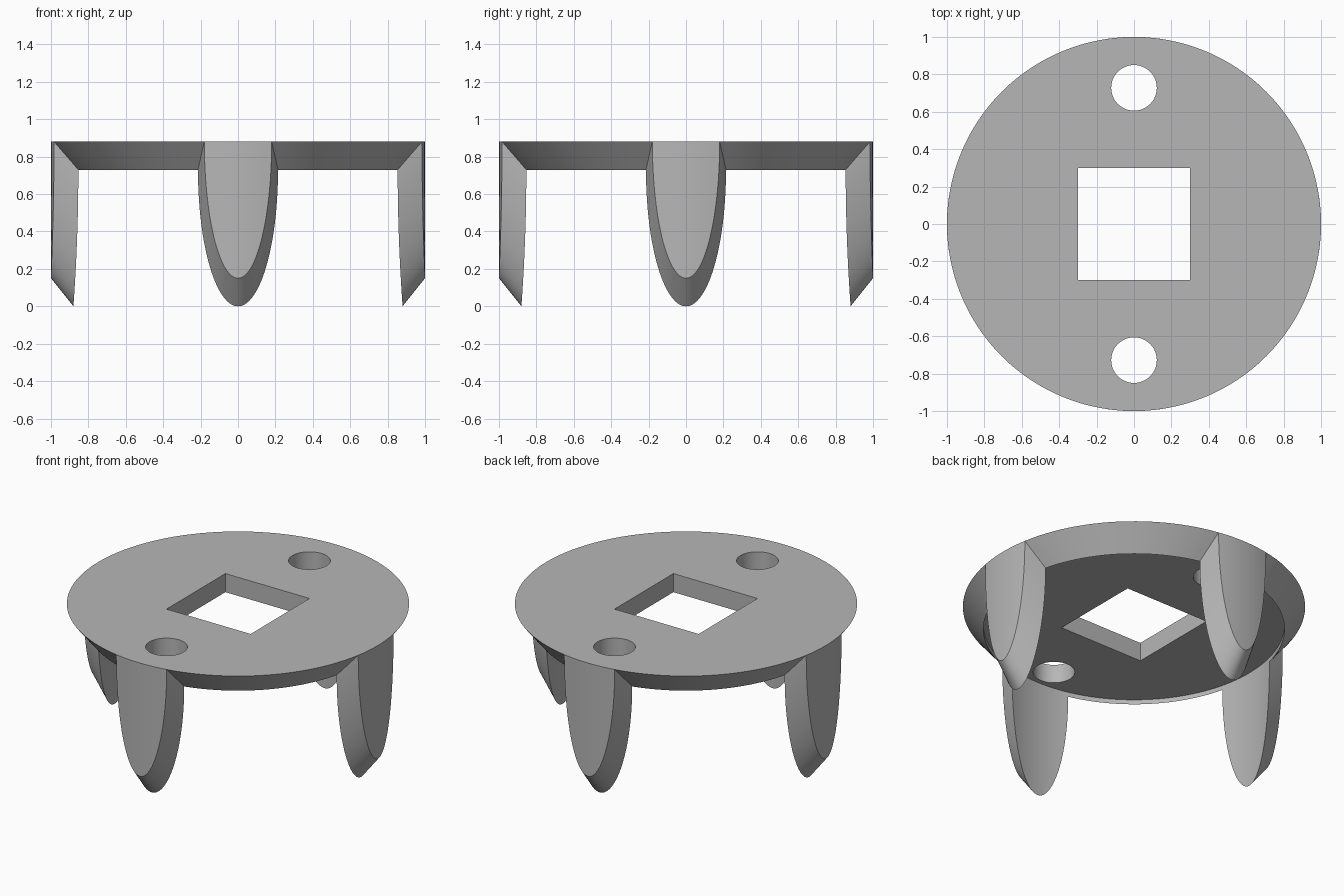
import bpy, bmesh
from math import sin, cos, asin, pi, radians

cube = bpy.data.objects.get("Cube")
if cube:
    bpy.data.objects.remove(cube)

TOP, RIM, FLOOR = 0.88, 0.73, 0.76      # plate top, rim bottom, recess ceiling
R_OUT, R_IN = 1.0, 0.88                 # outer and inner radii
W_OUT, W_IN = 0.18, 0.214               # leg half widths on each radius
LEG_STEPS, GAP_STEPS, ROWS = 12, 24, 28

grey = bpy.data.materials.new("plain grey")
grey.use_nodes = True
grey.diffuse_color = (0.47, 0.47, 0.47, 1)
grey.node_tree.nodes["Principled BSDF"].inputs["Base Color"].default_value = grey.diffuse_color


def finish(bm, name):
    bmesh.ops.remove_doubles(bm, verts=bm.verts, dist=1e-5)
    bmesh.ops.recalc_face_normals(bm, faces=bm.faces)
    mesh = bpy.data.meshes.new(name)
    bm.to_mesh(mesh)
    bm.free()
    mesh.materials.append(grey)
    obj = bpy.data.objects.new(name, mesh)
    bpy.context.collection.objects.link(obj)
    bpy.ops.object.select_all(action="DESELECT")
    obj.select_set(True)
    bpy.context.view_layer.objects.active = obj
    bpy.ops.object.shade_smooth_by_angle(angle=radians(25))
    return obj


def polar(bm, r, a, z):
    return bm.verts.new((r * cos(a), r * sin(a), z))


def plate_ring(bm, r, half_width, z):
    """Circle whose points line up with the tops of the four legs."""
    w = asin(half_width / r)
    verts = []
    for q in range(4):
        mid = q * pi / 2
        verts += [polar(bm, r, mid - w + 2 * w * i / LEG_STEPS, z) for i in range(LEG_STEPS)]
        verts += [polar(bm, r, mid + w + (pi / 2 - 2 * w) * i / GAP_STEPS, z)
                  for i in range(GAP_STEPS)]
    return verts


def hole_ring(bm, cx, cy, r, n, turn, z):
    return [bm.verts.new((cx + r * cos(turn + 2 * pi * i / n),
                          cy + r * sin(turn + 2 * pi * i / n), z)) for i in range(n)]


def bridge(bm, a, b, keep=lambda i: True):
    n = len(a)
    for i in range(n):
        if keep(i):
            j = (i + 1) % n
            bm.faces.new((a[i], a[j], b[j], b[i]))


def fill(bm, loops):
    """Flat face with holes."""
    edges = []
    for loop in loops:
        for i, v in enumerate(loop):
            pair = (v, loop[(i + 1) % len(loop)])
            edges.append(bm.edges.get(pair) or bm.edges.new(pair))
    bmesh.ops.triangle_fill(bm, use_beauty=True, use_dissolve=False, edges=edges)


# Plate: tapered rim, shallow recess below, square opening and two round holes
bm = bmesh.new()
top = plate_ring(bm, R_OUT, W_OUT, TOP)
rim = plate_ring(bm, R_IN, W_IN, RIM)
ceiling = plate_ring(bm, R_IN, W_IN, FLOOR)
bridge(bm, top, rim, lambda i: i % (LEG_STEPS + GAP_STEPS) >= LEG_STEPS)
bridge(bm, rim, ceiling)
holes = [(0, 0, 0.3 * 2 ** 0.5, 4, pi / 4),
         (0, 0.728, 0.122, 48, 0), (0, -0.728, 0.122, 48, 0)]
upper = [hole_ring(bm, *h, TOP) for h in holes]
lower = [hole_ring(bm, *h, FLOOR) for h in holes]
for a, b in zip(upper, lower):
    bridge(bm, a, b)
fill(bm, [top] + upper)
fill(bm, [ceiling] + lower)
finish(bm, "plate")


# Legs: curved half-ellipse tongues with bevelled edges
def leg(name, mid):
    bm = bmesh.new()

    def sheet(r, half_width, z_top):
        rows = []
        for k in range(ROWS + 1):
            t = pi / 2 * k / ROWS
            w = asin(half_width * cos(t) / r)
            rows.append([polar(bm, r, mid - w + 2 * w * i / LEG_STEPS, z_top - RIM * sin(t))
                         for i in range(LEG_STEPS + 1)])
        for a, b in zip(rows, rows[1:]):
            for i in range(LEG_STEPS):
                bm.faces.new((a[i], a[i + 1], b[i + 1], b[i]))
        return rows

    outer = sheet(R_OUT, W_OUT, TOP)
    inner = sheet(R_IN, W_IN, RIM)
    for side in (0, -1):
        for k in range(ROWS):
            bm.faces.new((outer[k][side], outer[k + 1][side],
                          inner[k + 1][side], inner[k][side]))
    finish(bm, name)


for q, name in enumerate(("left_leg", "back_leg", "right_leg", "front_leg")):
    leg(name, q * pi / 2)
